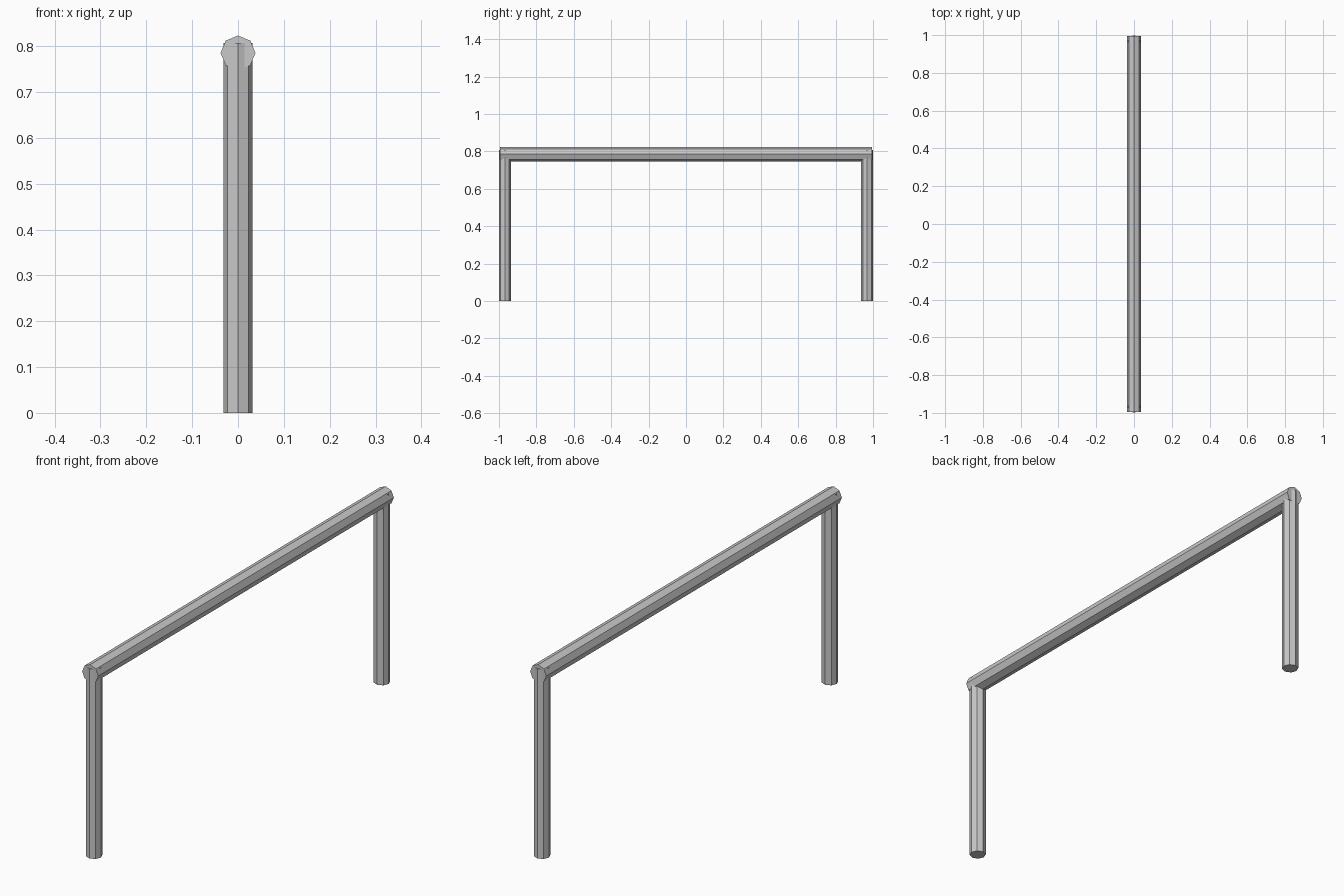
import bpy
import math
from mathutils import Matrix

cube = bpy.data.objects.get("Cube")
if cube:
    bpy.data.objects.remove(cube, do_unlink=True)

# Single grey metal colour
GREY = (0.58, 0.58, 0.58, 1.0)
metal = bpy.data.materials.new("grey metal")
metal.use_nodes = True
metal.diffuse_color = GREY
metal.node_tree.nodes["Principled BSDF"].inputs["Base Color"].default_value = GREY


def pipe(name, radius, length, location, tilt=0.0):
    """Eight-sided capped pipe with a corner pointing along local y."""
    bpy.ops.mesh.primitive_cylinder_add(vertices=8, radius=radius, depth=length,
                                        location=location)
    obj = bpy.context.object
    obj.name = name
    obj.data.transform(Matrix.Rotation(tilt, 4, 'X'))
    obj.data.materials.append(metal)
    return obj


RAIL_Z, RAIL_RADIUS, RAIL_LENGTH = 0.785, 0.038, 1.988
LEG_RADIUS, LEG_HEIGHT = 0.032, 0.807

# Horizontal rail, running front to back
pipe("top_rail", RAIL_RADIUS, RAIL_LENGTH, (0, 0, RAIL_Z), math.pi / 2)

# Upright posts, just proud of the rail ends
for name, side in (("front_post", -1), ("back_post", 1)):
    pipe(name, LEG_RADIUS, LEG_HEIGHT, (0, side * (1 - LEG_RADIUS), LEG_HEIGHT / 2))
